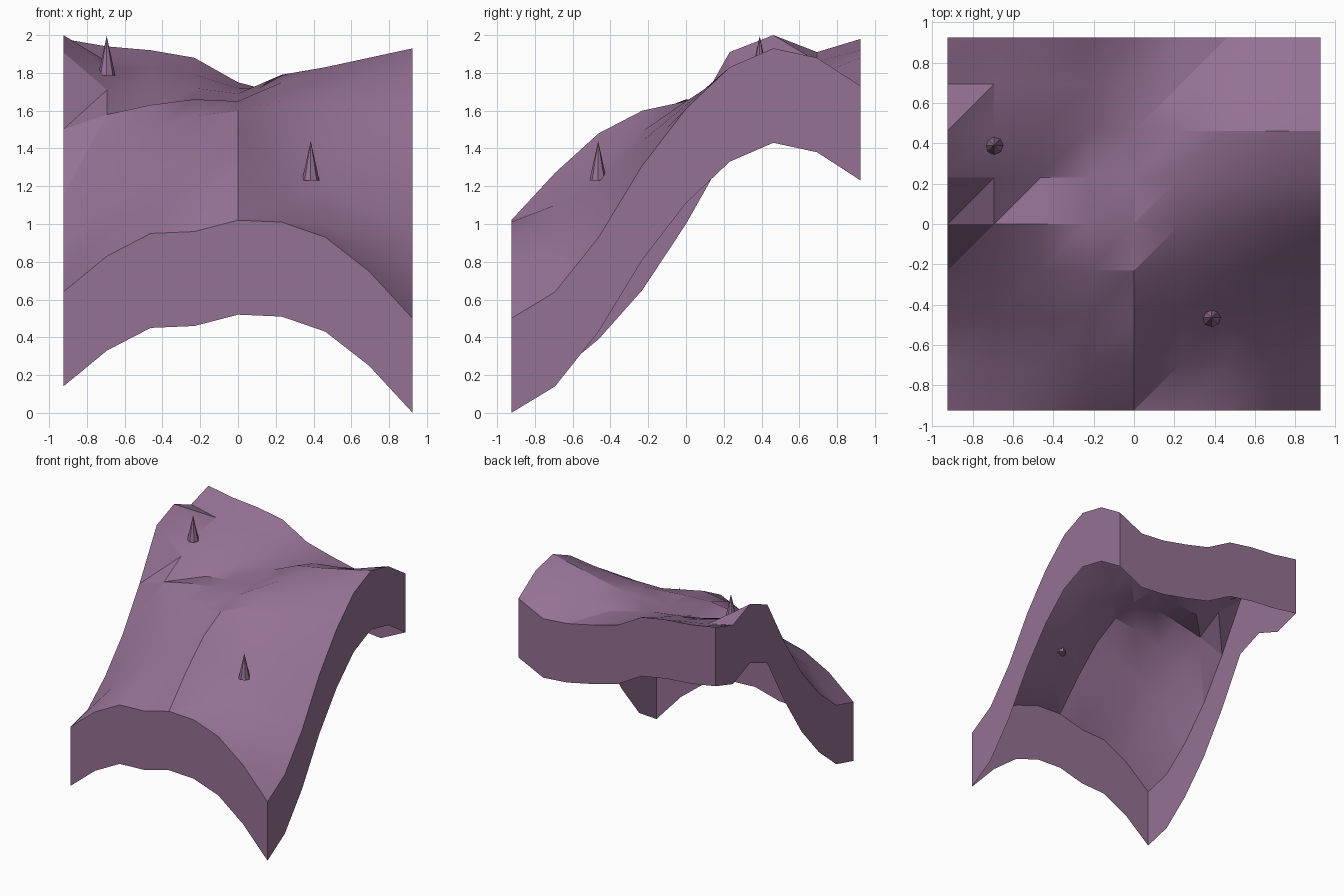
import bpy, bmesh, math

cube = bpy.data.objects.get("Cube")
if cube:
    bpy.data.objects.remove(cube, do_unlink=True)


def make_material(name, rgb):
    mat = bpy.data.materials.new(name)
    mat.use_nodes = True
    color = (*rgb, 1.0)
    mat.diffuse_color = color
    mat.node_tree.nodes["Principled BSDF"].inputs["Base Color"].default_value = color
    return mat


mauve = make_material("mauve", (0.30, 0.165, 0.295))

HALF = 0.925          # half width of the tile
SKIRT = 0.50          # height of the side walls
CELLS = 8
STEP = 2 * HALF / CELLS

# Ground heights in hundredths: one row per step from front to back
heights = [
    [64, 83, 95, 96, 102, 101, 93, 75, 50],
    [70, 95, 110, 118, 127, 110, 100, 87, 64],
    [89, 113, 127, 137, 148, 129, 121, 108, 93],
    [115, 136, 149, 157, 160, 149, 144, 138, 131],
    [150, 158, 163, 166, 165, 165, 165, 163, 161],
    [191, 171, 160, 163, 165, 175, 178, 180, 183],
    [200, 182, 176, 172, 169, 179, 183, 188, 193],
    [191, 186, 183, 179, 172, 172, 175, 179, 188],
    [198, 194, 192, 188, 175, 169, 164, 162, 173],
]


def finish(bm, name):
    mesh = bpy.data.meshes.new(name)
    bm.to_mesh(mesh)
    bm.free()
    mesh.materials.append(mauve)
    obj = bpy.data.objects.new(name, mesh)
    bpy.context.collection.objects.link(obj)
    return obj


def build_terrain():
    bm = bmesh.new()
    grid = [[bm.verts.new((i * STEP - HALF, j * STEP - HALF, h / 100))
             for i, h in enumerate(row)] for j, row in enumerate(heights)]

    # Ground surface, every cell split along the same diagonal
    for j in range(CELLS):
        for i in range(CELLS):
            a, b = grid[j][i], grid[j][i + 1]
            c, d = grid[j + 1][i + 1], grid[j + 1][i]
            bm.faces.new((a, b, c))
            bm.faces.new((a, c, d))

    # Side walls hang a constant depth below the rim, open underneath
    front, back = grid[0], grid[-1][::-1]
    right = [row[-1] for row in grid]
    left = [row[0] for row in grid][::-1]
    rim = front[:-1] + right[:-1] + back[:-1] + left[:-1]
    low = [bm.verts.new((v.co.x, v.co.y, v.co.z - SKIRT)) for v in rim]
    for k in range(len(rim)):
        n = (k + 1) % len(rim)
        bm.faces.new((rim[k], low[k], low[n], rim[n]))
    return finish(bm, "terrain_tile")


def build_spike(name, x, y, base):
    radius, height = 0.046, 0.21
    bm = bmesh.new()
    bmesh.ops.create_cone(bm, cap_ends=True, segments=8,
                          radius1=radius, radius2=0.0, depth=height)
    bmesh.ops.translate(bm, verts=bm.verts, vec=(x, y, base + height / 2))
    return finish(bm, name)


terrain = build_terrain()
build_spike("back_spike", -0.695, 0.39, 1.785)
build_spike("front_spike", 0.385, -0.465, 1.23)

# Rolling ground is smooth, steep breaks and the rim stay sharp
bpy.ops.object.select_all(action="DESELECT")
terrain.select_set(True)
bpy.context.view_layer.objects.active = terrain
bpy.ops.object.shade_smooth_by_angle(angle=math.radians(25))
